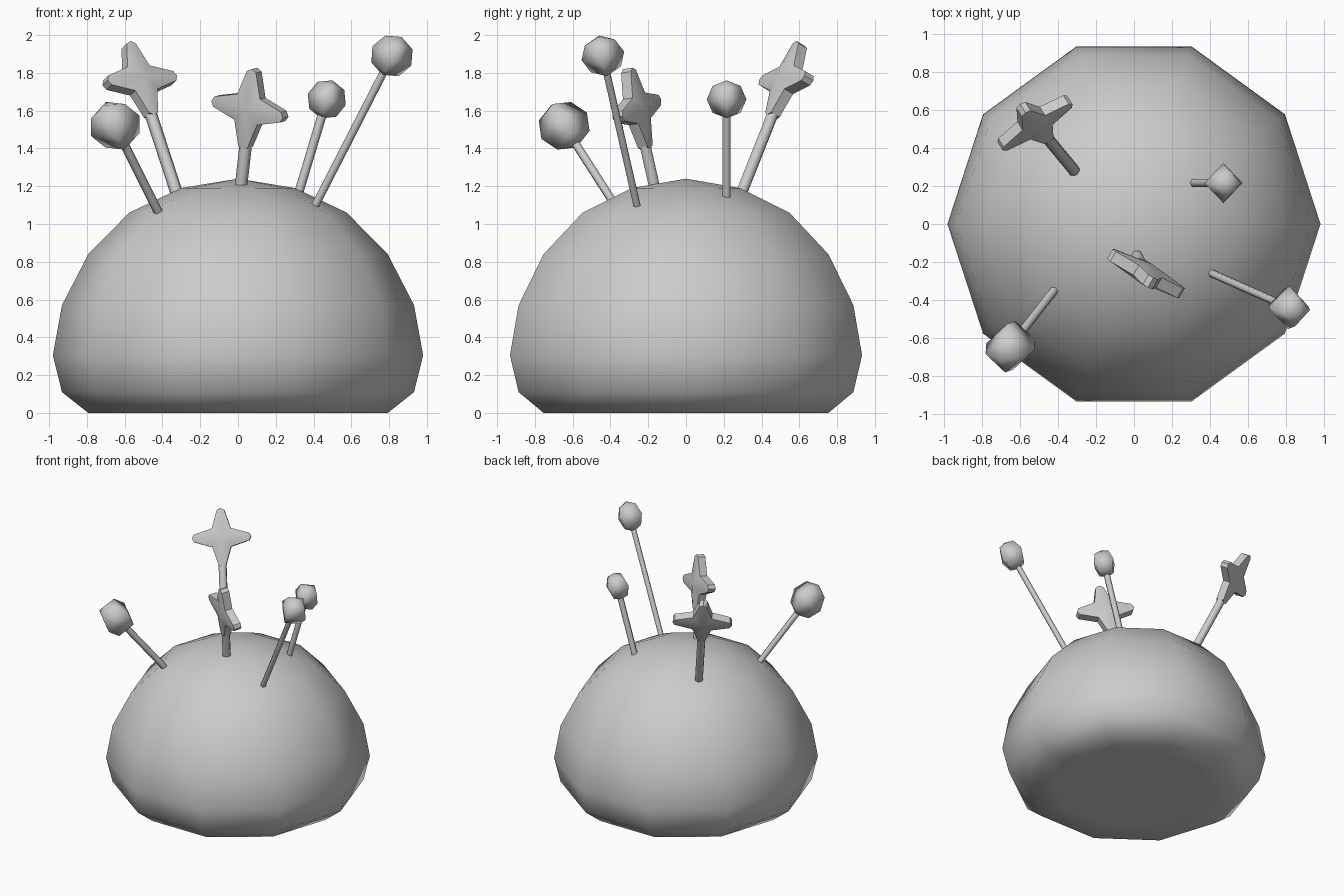
import bpy, bmesh, math
from mathutils import Vector, Matrix

if "Cube" in bpy.data.objects:
    bpy.data.objects.remove(bpy.data.objects["Cube"])

grey = bpy.data.materials.new("plain_grey")
grey.diffuse_color = (0.6, 0.6, 0.6, 1)
grey.use_nodes = True
grey.node_tree.nodes["Principled BSDF"].inputs["Base Color"].default_value = grey.diffuse_color


def finish(bm, name, matrix=Matrix()):
    bmesh.ops.recalc_face_normals(bm, faces=bm.faces)
    me = bpy.data.meshes.new(name)
    bm.to_mesh(me)
    bm.free()
    me.transform(matrix)
    me.materials.append(grey)
    ob = bpy.data.objects.new(name, me)
    bpy.context.collection.objects.link(ob)
    return ob


def lathe(name, profile, sides, matrix=Matrix(), flat_caps=False):
    """Revolve (radius, z) points about z; radius 0 makes a pole."""
    bm = bmesh.new()
    rings = []
    for r, z in profile:
        if r == 0:
            rings.append([bm.verts.new((0, 0, z))] * sides)
        else:
            rings.append([bm.verts.new((r * math.cos(2 * math.pi * i / sides),
                                        r * math.sin(2 * math.pi * i / sides), z))
                          for i in range(sides)])
    for a, b in zip(rings, rings[1:]):
        for i in range(sides):
            j = (i + 1) % sides
            f = bm.faces.new(list(dict.fromkeys((a[i], a[j], b[j], b[i]))))
            f.smooth = not (flat_caps and len(f.verts) == 3)
    return finish(bm, name, matrix)


def along(origin, axis):
    rot = Vector((0, 0, 1)).rotation_difference(axis).to_matrix().to_4x4()
    return Matrix.Translation(origin) @ rot


def stem(name, base, top, radius):
    base, top = Vector(base), Vector(top)
    axis = (top - base).normalized()
    length = (top - base).length
    lathe(name, [(0, -0.05), (radius, -0.05), (radius, length), (0, length)],
          6, along(base, axis), True)
    return axis


def star(name, centre, side, up):
    """Four-pointed puffed star in the plane of side and up."""
    up = Vector(up).normalized()
    side = Vector(side)
    side = (side - up * side.dot(up)).normalized()
    normal = up.cross(side)
    outline = []
    for k in range(4):
        c, s = round(math.cos(k * math.pi / 2)), round(math.sin(k * math.pi / 2))
        for a, b in ((0.205, -0.028), (0.22, 0), (0.205, 0.028), (0.07, 0.07)):
            outline.append((a * c - b * s, a * s + b * c))
    bm = bmesh.new()
    rims = [[bm.verts.new((x, y, z)) for x, y in outline] for z in (-0.03, 0.03)]
    peaks = [bm.verts.new((0, 0, z)) for z in (-0.06, 0.06)]
    n = len(outline)
    for i in range(n):
        j = (i + 1) % n
        bm.faces.new((rims[0][i], rims[0][j], rims[1][j], rims[1][i]))
        for rim, peak in zip(rims, peaks):
            bm.faces.new((rim[i], rim[j], peak)).smooth = True
    m = Matrix((side, up, normal)).transposed().to_4x4()
    m.translation = centre
    finish(bm, name, m)


# Cushion: ten-sided dome with a flat underside
R = 0.98
zs = [0, 0, 0, 0, 0.11, 0.305, 0.57, 0.84, 1.06, 1.19, 1.24]
profile = [(R * math.sin(math.pi * i / 10) if 0 < i < 10 else 0, z)
           for i, z in enumerate(zs)]
lathe("cushion", profile, 10)

# Ball-headed pins: base, head centre, head radius, stem radius
balls = [("left", (-0.42, -0.35, 1.06), (-0.65, -0.645, 1.52), 0.14, 0.024),
         ("right", (0.41, -0.26, 1.10), (0.815, -0.44, 1.89), 0.115, 0.021),
         ("back", (0.32, 0.215, 1.16), (0.47, 0.215, 1.66), 0.105, 0.024)]
for tag, base, head, r, sr in balls:
    axis = stem(tag + "_pin_stem", base, head, sr)
    h = r * math.sqrt(0.5)
    lathe(tag + "_pin_ball", [(0, -r), (h, -h), (r, 0), (h, h), (0, r)], 4,
          along(Vector(head), axis))

# Star-headed pins: base, star centre, star side direction
stars = [("left_star", (-0.33, 0.30, 1.18), (-0.52, 0.53, 1.76), (0.83, 0.55, 0.06)),
         ("middle_star", (0.017, -0.17, 1.21), (0.063, -0.26, 1.61), (0.86, -0.47, -0.2))]
for tag, base, head, side in stars:
    axis = stem(tag + "_pin_stem", base, head, 0.033)
    star(tag + "_head", Vector(head), side, axis)
